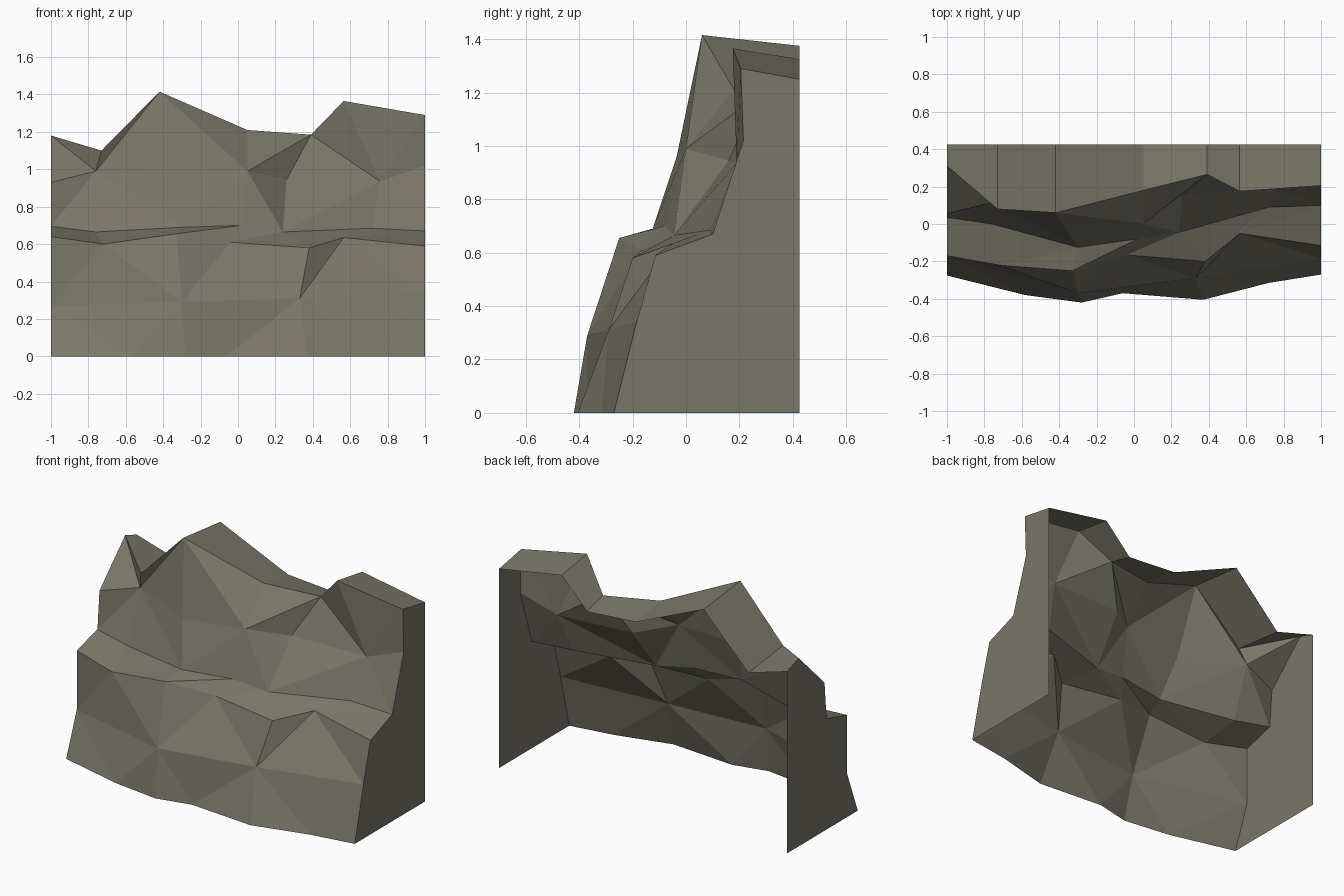
import bpy
import bmesh

# Remove the default cube
cube = bpy.data.objects.get("Cube")
if cube:
    bpy.data.objects.remove(cube, do_unlink=True)

BACK_Y = 0.425      # plane of the open back
TOP_DROP = 0.04     # the top slopes down towards the back


def make_material(name, colour):
    material = bpy.data.materials.new(name)
    material.use_nodes = True
    material.diffuse_color = colour
    material.node_tree.nodes["Principled BSDF"].inputs["Base Color"].default_value = colour
    return material


# Rock contours from left to right, ordered from the ground up
foot = [(-1, -.275, 0), (-.58, -.38, 0), (-.28, -.42, 0), (-.06, -.37, 0),
        (.37, -.405, 0), (.72, -.315, 0), (1, -.27, 0)]
bulge = [(-1, -.17, .27), (-.3, -.37, .29), (.33, -.29, .31), (1, -.185, .34)]
ledge_front = [(-1, -.17, .64), (-.72, -.22, .6), (-.33, -.25, .655), (-.04, -.165, .61),
               (.38, -.2, .58), (.565, -.05, .635), (1, -.115, .59)]
ledge_back = [(-1, .035, .695), (-.76, 0, .665), (-.3, -.125, .69), (.02, -.08, .7),
              (.24, -.045, .665), (.72, .09, .685), (1, .1, .67)]
upper_wall = [(-1, .055, .93), (-.76, .115, .99), (-.36, -.035, .96), (.05, 0, .99),
              (.26, .16, .945), (.76, .19, .935), (1, .215, 1.02)]
ridge = [(-1, .31, 1.18), (-.73, .08, 1.1), (-.42, .06, 1.415), (.05, .18, 1.21),
         (.39, .265, 1.185), (.565, .175, 1.365), (1, .205, 1.29)]
back_rim = [(x, BACK_Y, z - TOP_DROP) for x, y, z in ridge]

bm = bmesh.new()


def add_row(points):
    return [bm.verts.new(p) for p in points]


def stitch(lower, upper, steps):
    """Join two contours with triangles; each step advances the lower (L) or upper (U) one."""
    i = j = 0
    for step in steps:
        if step == "L":
            bm.faces.new((lower[i], lower[i + 1], upper[j]))
            i += 1
        else:
            bm.faces.new((lower[i], upper[j + 1], upper[j]))
            j += 1


rows = [add_row(r) for r in (foot, bulge, ledge_front, ledge_back, upper_wall, ridge)]
rim = add_row(back_rim)

# Front rock face, stitched strip by strip
strips = ["LULLULLUL", "ULUULUULU", "ULULULULULUL", "ULLUULLUULLU", "LUULLUULLUUL"]
for lower, upper, steps in zip(rows, rows[1:], strips):
    stitch(lower, upper, steps)

# Top slabs
for k in range(len(rim) - 1):
    bm.faces.new((rows[-1][k], rows[-1][k + 1], rim[k + 1], rim[k]))

# Flat side panels; the back and the underside stay open
for end in (0, -1):
    corner = bm.verts.new((foot[end][0], BACK_Y, 0))
    outline = [row[end] for row in rows] + [rim[end], corner]
    bm.faces.new(outline if end == 0 else outline[::-1])

bm.normal_update()
bmesh.ops.triangulate(bm, faces=[f for f in bm.faces if len(f.verts) > 4])

mesh = bpy.data.meshes.new("cliff_wall")
bm.to_mesh(mesh)
bm.free()
mesh.materials.append(make_material("grey_brown_rock", (.195, .185, .14, 1)))
cliff = bpy.data.objects.new("cliff_wall", mesh)
bpy.context.collection.objects.link(cliff)
